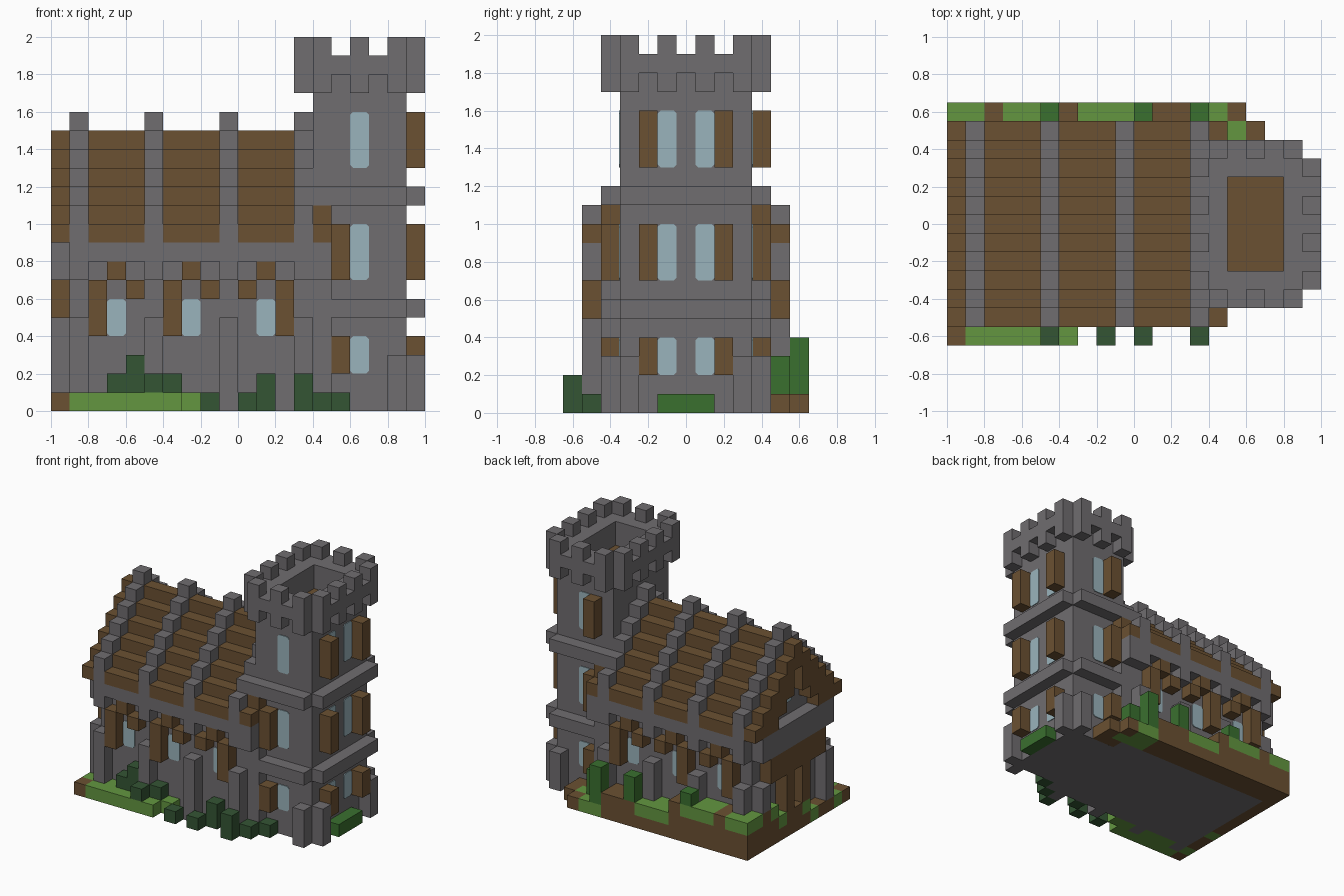
import bpy, bmesh
from mathutils import Vector

cube = bpy.data.objects.get("Cube")
if cube:
    bpy.data.objects.remove(cube, do_unlink=True)

UNIT = 0.1
DEPTH = 13                      # blocks from front to back
ORIGIN = Vector((-1, -0.65, 0))


def material(name, r, g, b):
    m = bpy.data.materials.new(name)
    m.use_nodes = True
    m.diffuse_color = (r, g, b, 1)
    m.node_tree.nodes["Principled BSDF"].inputs["Base Color"].default_value = (r, g, b, 1)
    return m


STONE = material("grey stone", .162, .153, .162)
WOOD = material("brown wood and earth", .147, .082, .032)
GRASS = material("light grass", .125, .305, .051)
BUSH = material("green bush", .042, .162, .028)
HEDGE = material("dark hedge", .034, .091, .034)
GLASS = material("pale blue glass", .323, .456, .503)


class Part:
    """One object made of blocks, measured in grid units."""

    def __init__(self, name, mat):
        self.name, self.mat, self.bm = name, mat, bmesh.new()

    def box(self, x, y, z, mirror=False):
        lo = Vector((x[0], y[0], z[0]))
        size = Vector((x[1], y[1], z[1])) - lo
        made = bmesh.ops.create_cube(self.bm, size=1)["verts"]
        for v in made:
            v.co = ORIGIN + UNIT * (lo + size * 0.5 + Vector([a * b for a, b in zip(v.co, size)]))
        if mirror:
            self.box(x, (DEPTH - y[1], DEPTH - y[0]), z)

    def cell(self, x, y, z, top=None, mirror=False):
        self.box((x, x + 1), (y, y + 1), (z, top or z + 1), mirror)

    def pane(self, axis, pos, u, z0, z1, out):
        # thin plate with clipped corners
        c, t = 0.15, 0.06 * out
        ring = [(u + c, z0), (u + 1 - c, z0), (u + 1, z0 + c), (u + 1, z1 - c),
                (u + 1 - c, z1), (u + c, z1), (u, z1 - c), (u, z0 + c)]
        rows = []
        for d in (pos, pos + t):
            rows.append([self.bm.verts.new(ORIGIN + UNIT * Vector(
                (d, a, b) if axis == "x" else (a, d, b))) for a, b in ring])
        back, front = rows
        self.bm.faces.new(front)
        self.bm.faces.new(back[::-1])
        for i in range(len(ring)):
            j = (i + 1) % len(ring)
            self.bm.faces.new((back[i], back[j], front[j], front[i]))

    def finish(self):
        bmesh.ops.recalc_face_normals(self.bm, faces=self.bm.faces)
        mesh = bpy.data.meshes.new(self.name)
        self.bm.to_mesh(mesh)
        self.bm.free()
        mesh.materials.append(self.mat)
        bpy.context.collection.objects.link(bpy.data.objects.new(self.name, mesh))


RIBS = (1, 5, 9, 13)
HIGH, MID, LOW = (13, 16), (7, 10), (2, 4)

# Hall walls, eave beams, buttresses and brackets
hall = Part("hall_walls", STONE)
hall.box((1, 15), (2, 11), (0, 9))
hall.box((1, 15), (1, 2), (8, 9), True)
for x in RIBS:
    hall.cell(x, 1, 0, 5)
    hall.cell(x, 11, 1, 5)
    hall.cell(x, 1, 7, mirror=True)
hall.cell(14, 1, 7, mirror=True)
hall.box((0, 1), (2, 11), (7, 9))
hall.cell(0, 2, 1, 5)
hall.cell(0, 10, 3, 5)
hall.finish()

# Stepped roof with raised stone ribs and an open overhang at the gable
roof = Part("roof", WOOD)
ribs = Part("roof_ribs", STONE)
for i in range(6):
    y, z = (1 + i, 12 - i), (9 + i, 10 + i)
    for a, b in zip(RIBS, RIBS[1:]):
        roof.box((a + 1, b), y, z)
    for x in RIBS:
        ribs.box((x, x + 1), y, (9 + i, 11 + i))
    if i < 4:
        roof.box((0, 1), (1 + i, 4 + i if i < 3 else 6), z, True)
    else:
        roof.box((0, 1), y, z)
    if i < 2:
        roof.box((14, 15), (1 + i, 3), z, True)
roof.finish()
ribs.finish()

# Timber frames and shutters around the hall windows
frames = Part("hall_window_frames", WOOD)
glass = Part("window_panes", GLASS)
for c, side in ((3, -1), (7, -1), (11, 1)):
    frames.cell(c, 1, 7, mirror=True)
    for s in (-1, 1):
        frames.cell(c + s, 1, 4 if s == side else 6, 7, mirror=True)
    glass.pane("y", 2, c, 4, 6, -1)
    glass.pane("y", 11, c, 4, 6, 1)
frames.finish()

# Gable doorway
door = Part("gable_doorway", WOOD)
door.box((0, 1), (3, 10), (5, 7))
door.cell(0, 5, 2, 5, mirror=True)
door.finish()
glass.pane("x", 1, 6, 10, 12, -1)

# Tower shaft, belts, corner buttresses and parapet
tower = Part("tower", STONE)
tower.box((14, 19), (3, 10), (0, 17))
for z in (5, 11):
    tower.box((15 if z < 9 else 14, 19), (2, 11), (z, z + 1))
    tower.box((14, 20), (3, 10), (z, z + 1))
tower.cell(18, 2, 0, 3, mirror=True)
tower.cell(19, 3, 0, 3, mirror=True)
tower.box((14, 19), (3, 4), (17, 19), True)
for x in (14, 18):
    tower.box((x, x + 1), (4, 9), (17, 19))
tower.finish()

# Battlements: outer ring with corbels below and merlons above
battlements = Part("battlements", STONE)
battlements.box((14, 19), (2, 3), (18, 19), True)
for x in (13, 19):
    battlements.box((x, x + 1), (3, 10), (18, 19))
for z in (17, 19):
    for x in (14, 16, 18):
        battlements.cell(x, 2, z, mirror=True)
    for x in (13, 19):
        for y in (3, 5):
            battlements.cell(x, y, z, mirror=True)
battlements.finish()

floor = Part("tower_floor", WOOD)
floor.box((15, 18), (4, 9), (17, 17.08))
floor.finish()

# Tower shutters and windows
shutters = Part("tower_shutters", WOOD)
for z0, z1 in (HIGH, MID, LOW):
    shutters.cell(19, 4, z0, z1, mirror=True)
    shutters.cell(15, 10, z0, z1)
    if z0 < 13:
        shutters.cell(15, 2, z0, z1)
    for y in (5, 7):
        glass.pane("x", 19, y, z0, z1, 1)
    glass.pane("y", 3, 16, z0, z1, -1)
    glass.pane("y", 10, 16, z0, z1, 1)
shutters.finish()
glass.finish()

# Ground rising toward the back, earth with grass on top
earth = Part("earth", WOOD)
grass = Part("grass", GRASS)


def column(kind, x, y, h):
    top = h
    if kind == "g":
        top = h - 1
        grass.box(x, y, (top, h))
    if top:
        earth.box(x, y, (0, top))


for x, kind in enumerate("ggbgggbgggbbbggb"):
    h = 3 if x < 7 else 2 if x < 13 else 1
    column(kind, (x, x + 1), (11 if x < 15 else 12, 13), h)
for y, kind in enumerate("bgbbggbbggb"):
    h = 1 if y < 5 else 2 if y < 9 else 3
    column(kind, (0, 1), (y, y + 1), h)
grass.cell(15, 11, 0)
earth.cell(16, 11, 0)
earth.box((15, 17), (10, 11), (0, 1))
grass.box((1, 7), (0, 1), (0, 1))
for a, b in ((2, 5), (6, 8)):
    grass.box((a, b), (1, 2), (0, 1))
earth.finish()
grass.finish()

# Dark hedge along the front
hedge = Part("front_hedge", HEDGE)
for x, y, z, top in ((3, 1, 1, 2), (4, 1, 1, 3), (5, 0, 1, 2), (6, 1, 1, 2),
                     (8, 0, 0, 1), (10, 0, 0, 1), (11, 1, 0, 2),
                     (13, 0, 0, 2), (14, 1, 0, 1), (15, 2, 0, 1)):
    hedge.cell(x, y, z, top)
hedge.finish()

# Green bushes at the back and beside the tower
bushes = Part("bushes", BUSH)
for x, z in ((5, 3), (10, 2), (13, 1)):
    bushes.cell(x, 12, z, 4)
bushes.cell(14, 11, 1, 3)
bushes.box((19, 20), (5, 8), (0, 1))
bushes.finish()
